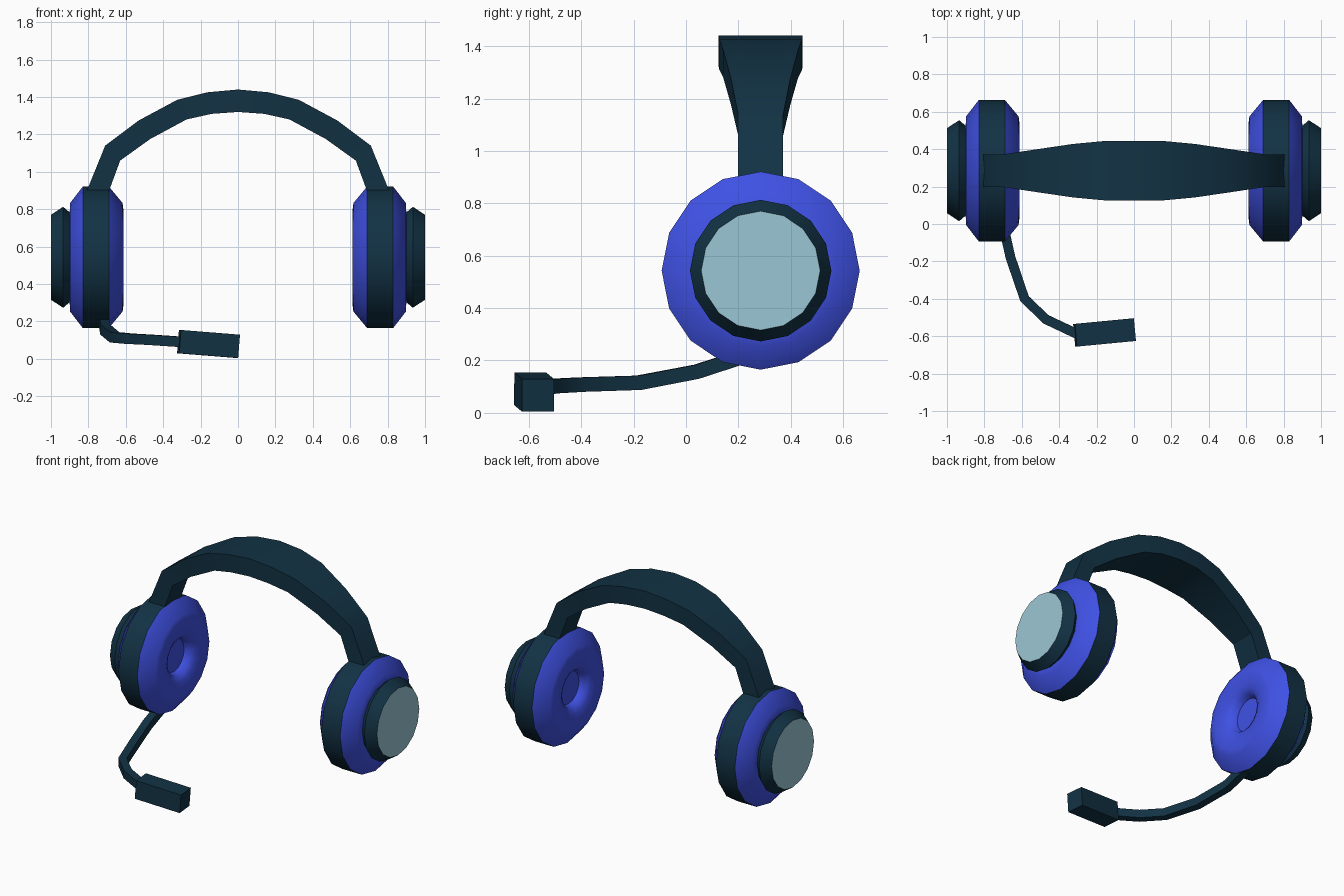
import bpy, bmesh, math
from mathutils import Vector

if "Cube" in bpy.data.objects:
    bpy.data.objects.remove(bpy.data.objects["Cube"])


def material(name, rgb):
    m = bpy.data.materials.new(name)
    m.use_nodes = True
    m.diffuse_color = (*rgb, 1)
    m.node_tree.nodes["Principled BSDF"].inputs["Base Color"].default_value = (*rgb, 1)
    return m


NAVY = material("dark navy", (0.006, 0.032, 0.058))
BLUE = material("bright blue", (0.05, 0.083, 0.78))
PALE = material("pale blue grey", (0.33, 0.57, 0.66))
CUP_Y, CUP_Z, SIDES = 0.285, 0.543, 16


def finish(name, bm, mats, limit, mirrored):
    """Shade smooth, keep steep and colour-change edges sharp, make the object."""
    bmesh.ops.recalc_face_normals(bm, faces=bm.faces)
    for f in bm.faces:
        f.smooth = True
    for e in bm.edges:
        if len(e.link_faces) == 2:
            a, b = e.link_faces
            same = a.material_index == b.material_index
            e.smooth = same and e.calc_face_angle() < math.radians(limit)
    mesh = bpy.data.meshes.new(name)
    bm.to_mesh(mesh)
    bm.free()
    for m in mats:
        mesh.materials.append(m)
    ob = bpy.data.objects.new(name, mesh)
    bpy.context.collection.objects.link(ob)
    if mirrored:
        ob.modifiers.new("other side", "MIRROR").use_clip = True
    return ob


def bridge(bm, a, b, index=0):
    n = len(a)
    for i in range(n):
        f = bm.faces.new((a[i], a[(i + 1) % n], b[(i + 1) % n], b[i]))
        f.material_index = index


def loft(name, sections, mat, cap_last=True, mirrored=False):
    bm = bmesh.new()
    rings = [[bm.verts.new(p) for p in s] for s in sections]
    for a, b in zip(rings, rings[1:]):
        bridge(bm, a, b)
    bm.faces.new(rings[0])
    if cap_last:
        bm.faces.new(rings[-1])
    return finish(name, bm, [mat], 32, mirrored)


def bar(name, path, width, height, mat):
    """Rectangular bar swept along a path."""
    pts = [Vector(p) for p in path]
    sections = []
    for i, p in enumerate(pts):
        d = (pts[min(i + 1, len(pts) - 1)] - pts[max(i - 1, 0)]).normalized()
        side = d.cross(Vector((0, 0, 1))).normalized() * width / 2
        up = side.cross(d).normalized() * height / 2
        sections.append([p + side + up, p - side + up, p - side - up, p + side - up])
    return loft(name, sections, mat)


# Ear cups: lathed about x from the recessed pad centre to the outer cover.
# Each entry is x, radius, and the colour of the strip that ends there.
profile = [
    (0.68, 0.11, 1), (0.642, 0.125, 1), (0.622, 0.16, 1), (0.613, 0.21, 1),
    (0.612, 0.25, 1), (0.617, 0.29, 1), (0.69, 0.378, 1),
    (0.83, 0.378, 0), (0.898, 0.29, 1), (0.9, 0.24, 1),
    (0.935, 0.27, 0), (1.0, 0.227, 0),
]
bm = bmesh.new()
rings = []
for x, r, _ in profile:
    angles = [2 * math.pi * i / SIDES for i in range(SIDES)]
    rings.append([bm.verts.new((x, CUP_Y + r * math.sin(a), CUP_Z + r * math.cos(a)))
                  for a in angles])
for a, b, entry in zip(rings, rings[1:], profile[1:]):
    bridge(bm, a, b, entry[2])
bm.faces.new(rings[0]).material_index = 1
bm.faces.new(rings[-1]).material_index = 2
finish("ear_cups", bm, [NAVY, BLUE, PALE], 62, True)

# Headband: outer x, z, inner x, z, half width
band = [
    (0.82, 0.87, 0.70, 0.87, 0.086), (0.71, 1.14, 0.63, 1.06, 0.086),
    (0.53, 1.275, 0.47, 1.175, 0.113), (0.325, 1.385, 0.275, 1.28, 0.143),
    (0.165, 1.425, 0.14, 1.31, 0.158), (0, 1.44, 0, 1.32, 0.16),
]
loft("headband",
     [[(ox, CUP_Y - w, oz), (ox, CUP_Y + w, oz), (ix, CUP_Y + w, iz), (ix, CUP_Y - w, iz)]
      for ox, oz, ix, iz, w in band],
     NAVY, cap_last=False, mirrored=True)

# Microphone arm and head on the right cup
bar("microphone_arm",
    [(-0.72, 0.22, 0.215), (-0.71, 0.04, 0.157), (-0.66, -0.18, 0.115),
     (-0.585, -0.40, 0.108), (-0.47, -0.51, 0.102), (-0.29, -0.595, 0.09)],
    0.052, 0.055, NAVY)
bar("microphone_head", [(-0.315, -0.595, 0.092), (0, -0.565, 0.067)], 0.122, 0.125, NAVY)
